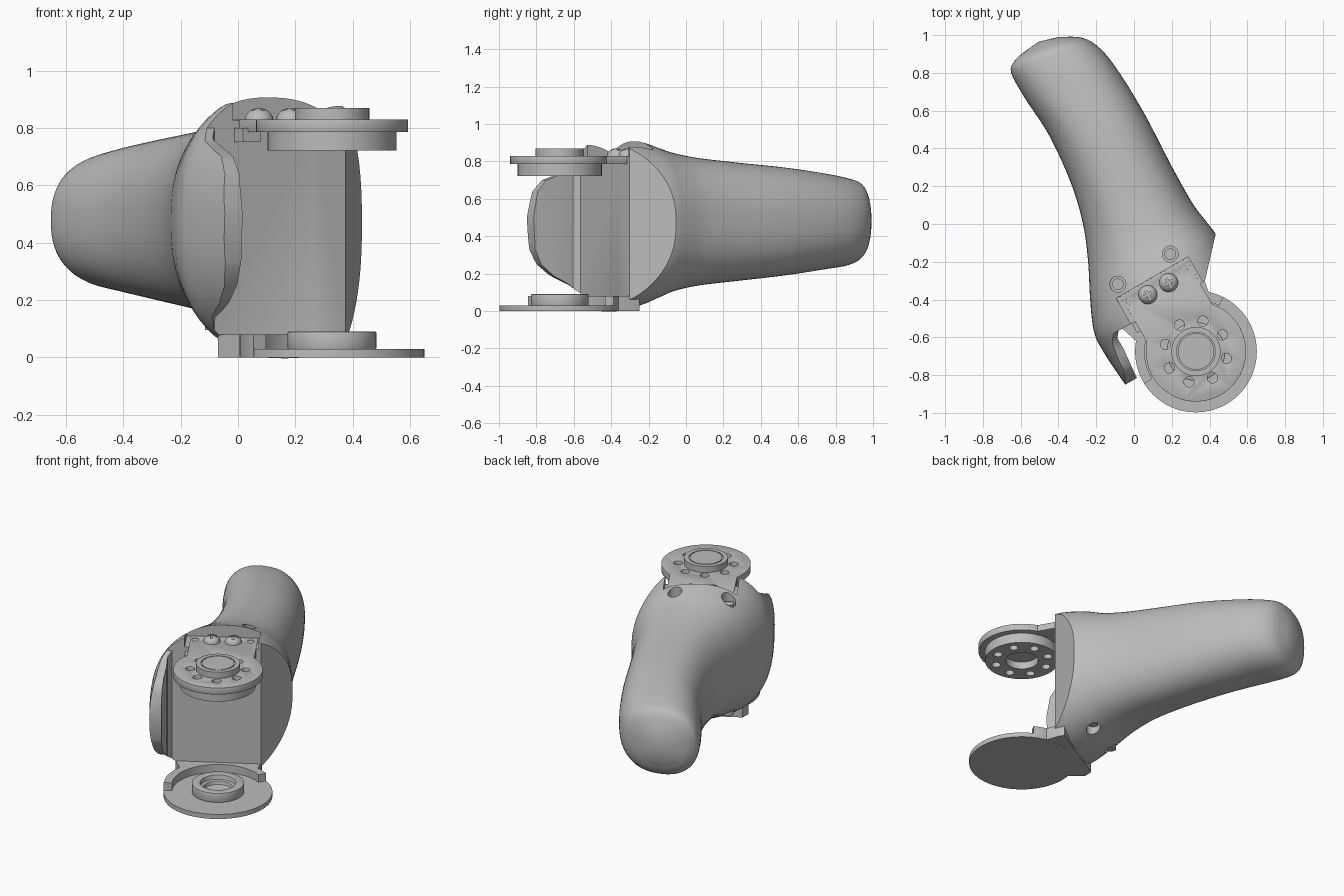
import bpy, math
from math import cos, sin, radians, pi
from mathutils import Matrix, Vector

if bpy.data.objects.get("Cube"):
    bpy.data.objects.remove(bpy.data.objects["Cube"])

mat = bpy.data.materials.new("plain grey")
mat.use_nodes = True
GREY = (0.5, 0.5, 0.5, 1)
mat.diffuse_color = GREY
next(n for n in mat.node_tree.nodes if n.type == 'BSDF_PRINCIPLED').inputs["Base Color"].default_value = GREY

# Local frame: origin on the pivot axis, v points back to the housing
FRAME = Matrix.Translation((0.328, -0.675, 0)) @ Matrix.Rotation(radians(30), 4, 'Z')


def make(name, verts, faces):
    me = bpy.data.meshes.new(name)
    me.from_pydata([tuple(FRAME @ Vector(v)) for v in verts], [], faces)
    me.materials.append(mat)
    ob = bpy.data.objects.new(name, me)
    bpy.context.collection.objects.link(ob)
    select(ob)
    bpy.ops.object.mode_set(mode='EDIT')
    bpy.ops.mesh.select_all(action='SELECT')
    bpy.ops.mesh.normals_make_consistent(inside=False)
    bpy.ops.object.mode_set(mode='OBJECT')
    return ob


def select(ob):
    bpy.ops.object.select_all(action='DESELECT')
    ob.select_set(True)
    bpy.context.view_layer.objects.active = ob


def prism(name, pts, lo, hi, axis='z'):
    """Outline extruded along z, or an outline in (v, z) extruded along u."""
    n = len(pts)
    at = (lambda p, h: (p[0], p[1], h)) if axis == 'z' else (lambda p, h: (h, p[0], p[1]))
    verts = [at(p, h) for h in (lo, hi) for p in pts]
    faces = [tuple(range(n)), tuple(range(n, 2 * n))]
    faces += [(i, (i + 1) % n, n + (i + 1) % n, n + i) for i in range(n)]
    return make(name, verts, faces)


def arc(r, a, b, n=32, c=(0, 0)):
    return [(c[0] + r * cos(radians(a + (b - a) * i / n)),
             c[1] + r * sin(radians(a + (b - a) * i / n))) for i in range(n + 1)]


def disc(name, r, lo, hi, c=(0, 0), n=64):
    return prism(name, arc(r, 0, 360, n, c)[:-1], lo, hi)


def box(name, u0, u1, v0, v1, lo, hi):
    return prism(name, [(u0, v0), (u1, v0), (u1, v1), (u0, v1)], lo, hi)


def apply(ob, kind, **settings):
    mod = ob.modifiers.new(kind.lower(), kind)
    for key, value in settings.items():
        setattr(mod, key, value)
    select(ob)
    bpy.ops.object.modifier_apply(modifier=mod.name)


def cut(ob, *cutters):
    for c in cutters:
        apply(ob, 'BOOLEAN', operation='DIFFERENCE', solver='EXACT', object=c)
        bpy.data.objects.remove(c)


def finish(ob, bevel=0):
    if bevel:
        apply(ob, 'BEVEL', width=bevel, segments=2, limit_method='ANGLE', angle_limit=radians(50))
    select(ob)
    bpy.ops.object.shade_smooth_by_angle(angle=radians(32))


def catmull(a, b, c, d, t):
    return 0.5 * (2 * b + (c - a) * t + (2 * a - 5 * b + 4 * c - d) * t * t
                  + (3 * b - a - 3 * c + d) * t ** 3)


# Handle and housing: stations of right edge, left edge, bottom and top
stations = [
    (-.59, .905, -.40, .99, .37, .59),
    (-.635, .86, -.27, .985, .285, .68),
    (-.65, .80, -.17, .92, .245, .71),
    (-.58, .67, -.07, .79, .222, .737),
    (-.45, .47, .06, .575, .19, .768),
    (-.335, .22, .20, .305, .16, .795),
    (-.27, .0, .31, .11, .135, .82),
    (-.243, -.2, .385, .01, .10, .85),
    (-.232, -.40, .437, -.06, .045, .895),
    (-.212, -.57, .50, -.18, .0, .93),
    (-.16, -.68, .56, -.30, .0, .93),
    (-.04, -.86, .64, -.47, .0, .93)]
rows = []
last = len(stations) - 1
for i in range(last):
    p = [stations[max(0, min(last, i + k))] for k in (-1, 0, 1, 2)]
    rows += [[catmull(*q, t / 5) for q in zip(*p)] for t in range(5)]
rows.append(stations[last])

SEG, POWER = 72, 2 / 2.35
inv = FRAME.inverted()
verts, faces = [], []
for ax, ay, bx, by, lo, hi in rows:
    for k in range(SEG):
        c, s = cos(2 * pi * k / SEG), sin(2 * pi * k / SEG)
        w = 0.5 + 0.5 * math.copysign(abs(c) ** POWER, c)
        h = 0.5 + 0.5 * math.copysign(abs(s) ** POWER, s)
        verts.append(tuple(inv @ Vector((ax + (bx - ax) * w, ay + (by - ay) * w, lo + (hi - lo) * h))))
for r in range(len(rows) - 1):
    for k in range(SEG):
        k2 = (k + 1) % SEG
        faces.append((r * SEG + k, r * SEG + k2, (r + 1) * SEG + k2, (r + 1) * SEG + k))
faces.append(tuple(range(len(verts) - SEG, len(verts))))
# Domed end of the handle
verts.append(tuple(inv @ Vector((-.505, .965, .48))))
faces += [(k, (k + 1) % SEG, len(verts) - 1) for k in range(SEG)]
body = make("handle_housing", verts, faces)

# Open front with slanted side, finger shield outline, pocket for the top plate
front = [(-.335, -.8), (-.34, .05), (-.325, .2), (-.325, .27), (-.30, .3), (.228, .3), (.6, .70), (1.2, .70), (1.2, -.8)]
shield = [(.3, 1.2), (.3, .80), (.26, .755), (.18, .725), (.11, .70), (.06, .64), (.035, .5), (.045, .33), (.08, .25),
          (.15, .19), (.25, .14), (.3, .09), (.3, -.2), (-.6, -.2), (-.6, 1.2)]
cut(body,
    prism("front_cutter", front, -.3, 1.3),
    prism("shield_cutter", shield, -1, .1, axis='u'),
    box("pocket_cutter", -.225, .215, -.5, .455, .826, 1.3))

# Screw wells above and below
for u in (-.18, .14):
    cut(body, disc("well_cutter", .042, .79, 1.2, (u, .515), 32),
        disc("well_cutter", .042, -.2, .12, (u, .515), 32))
    for lo, hi in ((.785, .815), (.095, .125)):
        finish(disc("well_screw", .03, lo, hi, (u, .515), 24))
finish(body)

# Top plate: round end joined to a square tail
a = math.degrees(math.acos(.2 / .265))
plate = prism("top_plate", arc(.265, 180 - a, 360 + a, 72) + [(.2, .452), (-.2, .452)], .787, .83)
hub = disc("top_hub", .225, .722, .788)
cut(hub, disc("hub_bore", .1, .6, .77))
for k in range(8):
    ang = radians(2 + 45 * k)
    spot = (.165 * cos(ang), .165 * sin(ang))
    for ob in (plate, hub):
        cut(ob, disc("hole_cutter", .027, .5, 1, spot, 20))
for u in (-.17, .16):
    cut(plate, disc("hole_cutter", .021, .805, 1, (u, .405), 20))
finish(plate, .005)
finish(hub)

# Raised cap with a ring groove
cap = disc("top_cap", .13, .828, .87)
groove = disc("groove_cutter", .102, .862, .9)
cut(groove, disc("groove_core", .096, .8, 1))
cut(cap, groove)
finish(cap)

# Domed cross-slot screws
for u in (-.07, .057):
    n, rings = 32, 6
    vs, fs = [], []
    for j in range(rings):
        e = radians(80) * j / (rings - 1)
        vs += [(u + .05 * cos(e) * cos(2 * pi * k / n), .388 + .05 * cos(e) * sin(2 * pi * k / n),
                .828 + .042 * sin(e)) for k in range(n)]
    for j in range(rings - 1):
        fs += [(j * n + k, j * n + (k + 1) % n, (j + 1) * n + (k + 1) % n, (j + 1) * n + k) for k in range(n)]
    fs += [tuple(range(n)), tuple(range(len(vs) - n, len(vs)))]
    screw = make("plate_screw", vs, fs)
    cut(screw, box("slot", u - .03, u + .03, .382, .394, .855, 1),
        box("slot", u - .006, u + .006, .358, .418, .855, 1))
    finish(screw)

# Lip under the top plate
box("plate_lip", -.22, -.15, .24, .31, .752, .80)

# Bottom plate, back rim and bearing ring
finish(disc("bottom_plate", .322, 0, .03, n=96))
rim = arc(.272, 182, 33) + arc(.322, 33, 48, 8) + [(.23, .32), (.23, .36), (-.25, .36), (-.28, .31)] + arc(.322, 140, 182, 16)
finish(prism("bottom_rim", rim, .0005, .08))
ring = disc("bearing_ring", .155, .028, .09)
cut(ring, disc("bore", .105, .06, 1), disc("bore", .085, .035, 1))
finish(ring, .004)
